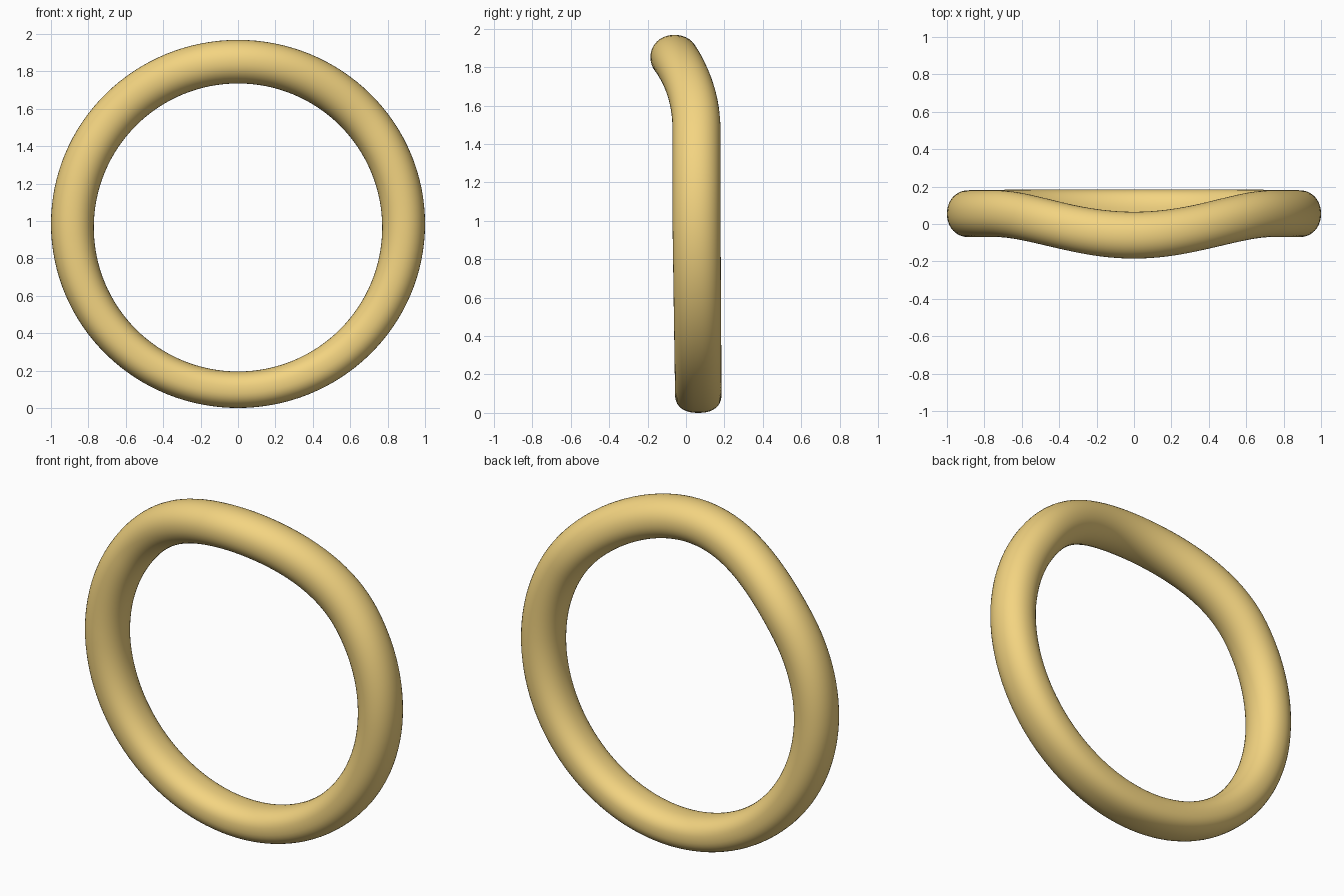
import bpy, bmesh
from math import sin, cos, pi, copysign, radians

if "Cube" in bpy.data.objects:
    bpy.data.objects.remove(bpy.data.objects["Cube"])

SEGMENTS, SIDES = 128, 40


def power(v, exponent):
    return copysign(abs(v) ** exponent, v)


def section(t):
    """Closed cross-section of the ring at angle t measured from the top."""
    s, c = sin(t), cos(t)
    outer = (1.0 * s, 0.984 + 0.984 * c)
    inner = (0.771 * s, 0.965 + 0.770 * c)
    low = max(0.0, -c)
    a = min(t, 2 * pi - t)
    # forward sweep of the crest, blending out at about 56 degrees
    bend = 0.5 * (1 + cos(pi * min(a / radians(56), 1)))
    y_mid = 0.055 + 0.009 * low - 0.115 * bend
    half_width = 0.125 - 0.004 * low
    exponent = 2 / (2.1 + 0.25 * low)
    points = []
    for j in range(SIDES):
        p = 2 * pi * j / SIDES
        u = 0.5 + 0.5 * power(cos(p), exponent)
        points.append((inner[0] + (outer[0] - inner[0]) * u,
                       y_mid + half_width * power(sin(p), exponent),
                       inner[1] + (outer[1] - inner[1]) * u))
    return points


# Ring: sections joined into a closed tube
bm = bmesh.new()
loops = [[bm.verts.new(p) for p in section(2 * pi * i / SEGMENTS)]
         for i in range(SEGMENTS)]
for i, loop in enumerate(loops):
    nxt = loops[(i + 1) % SEGMENTS]
    for j in range(SIDES):
        k = (j + 1) % SIDES
        bm.faces.new((loop[j], loop[k], nxt[k], nxt[j])).smooth = True
bmesh.ops.recalc_face_normals(bm, faces=bm.faces)
mesh = bpy.data.meshes.new("curved_ring")
bm.to_mesh(mesh)
bm.free()
ring = bpy.data.objects.new("curved_ring", mesh)
bpy.context.collection.objects.link(ring)

# Gold colour
gold = bpy.data.materials.new("gold")
gold.diffuse_color = (0.9, 0.66, 0.22, 1)
gold.use_nodes = True
gold.node_tree.nodes["Principled BSDF"].inputs["Base Color"].default_value = gold.diffuse_color
mesh.materials.append(gold)
